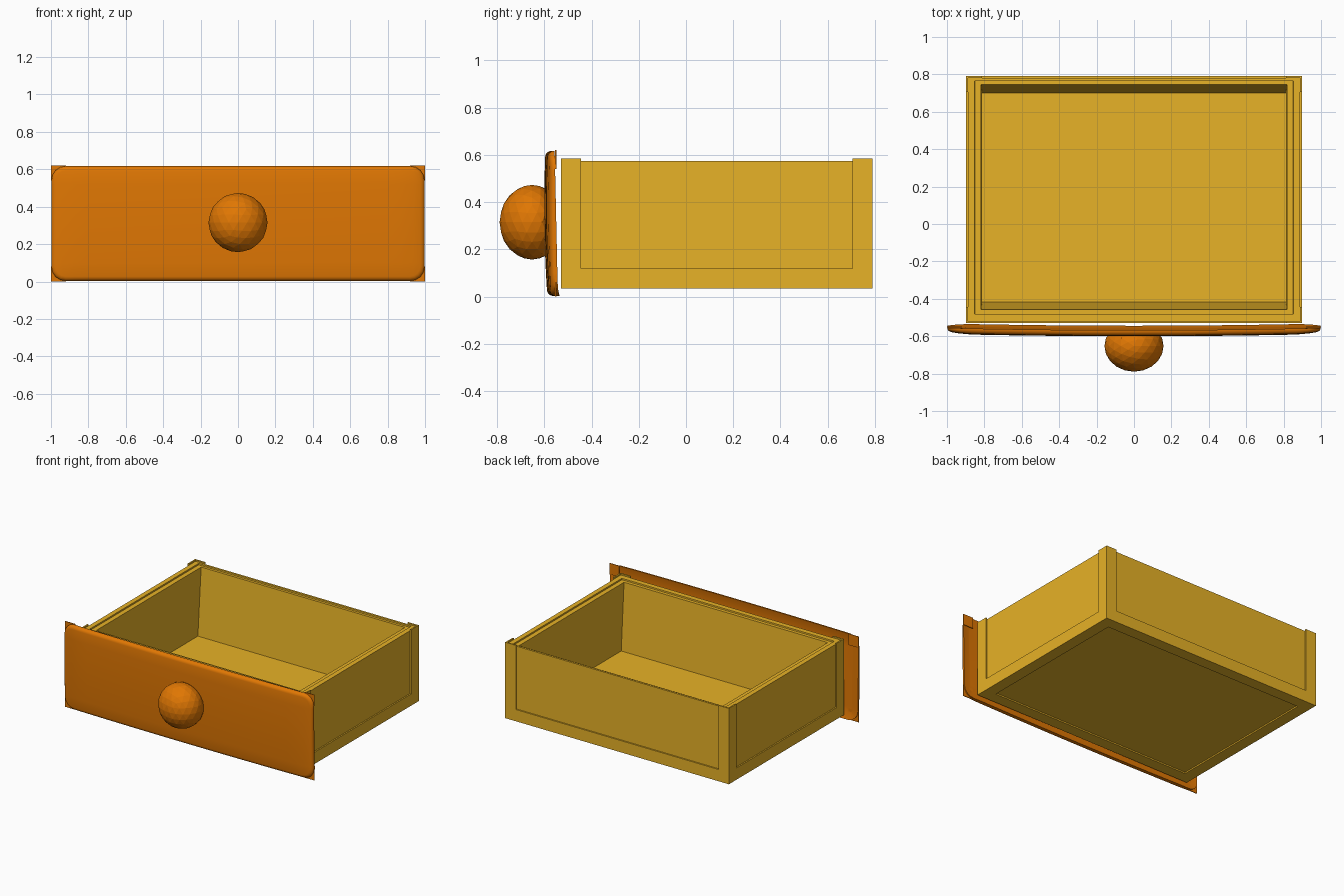
import bpy, bmesh
from mathutils import Vector

if "Cube" in bpy.data.objects:
    bpy.data.objects.remove(bpy.data.objects["Cube"], do_unlink=True)


def material(name, rgb):
    m = bpy.data.materials.new(name)
    m.use_nodes = True
    m.diffuse_color = (*rgb, 1)
    m.node_tree.nodes["Principled BSDF"].inputs["Base Color"].default_value = (*rgb, 1)
    return m


pale_wood = material("golden wood", (0.8, 0.445, 0.02))
orange_wood = material("orange wood", (0.75, 0.185, 0.001))


def finish(bm, name, mat):
    bmesh.ops.recalc_face_normals(bm, faces=bm.faces)
    me = bpy.data.meshes.new(name)
    bm.to_mesh(me)
    bm.free()
    ob = bpy.data.objects.new(name, me)
    me.materials.append(mat)
    bpy.context.collection.objects.link(ob)
    return ob


def add_box(bm, lo, hi):
    lo, hi = Vector(lo), Vector(hi)
    verts = bmesh.ops.create_cube(bm, size=1)["verts"]
    bmesh.ops.scale(bm, vec=hi - lo, verts=verts)
    bmesh.ops.translate(bm, vec=(lo + hi) / 2, verts=verts)


# Overall drawer box limits
X, Y0, Y1 = 0.897, -0.53, 0.79
BASE, RAIL, FLOOR, RIM, POST = 0.035, 0.12, 0.083, 0.575, 0.585
T, W = 0.01, 0.085          # trim thickness and width

# Tray: rectangular rings from the underside, over the rim, down to the floor
# Each ring: side inset, front inset, back inset, height
bm = bmesh.new()
rings = [(T, T, T, BASE + T), (T, T, T, RIM), (0.045, 0.048, 0.025, RIM),
         (0.046, 0.049, 0.026, RIM - 0.01), (0.08, 0.073, 0.045, RIM - 0.01),
         (0.085, 0.112, 0.09, FLOOR)]
previous = None
for side, front, back, z in rings:
    x, a, b = X - side, Y0 + front, Y1 - back
    ring = [bm.verts.new(p) for p in ((-x, a, z), (x, a, z), (x, b, z), (-x, b, z))]
    if previous:
        for i in range(4):
            j = (i + 1) % 4
            bm.faces.new((previous[i], previous[j], ring[j], ring[i]))
    else:
        bm.faces.new(ring[::-1])
    previous = ring
bm.faces.new(previous)
finish(bm, "drawer_tray", pale_wood)

# Raised L-shaped corner posts
bm = bmesh.new()
for s in (-1, 1):
    xs = sorted((s * X, s * (X - T)))
    xw = sorted((s * X, s * (X - W)))
    for edge, d in ((Y0, 1), (Y1, -1)):
        yt = sorted((edge, edge + d * T))
        yw = sorted((edge, edge + d * W))
        add_box(bm, (xs[0], yw[0], BASE), (xs[1], yw[1], POST))
        add_box(bm, (xw[0], yt[0], BASE), (xw[1], yt[1], POST))
finish(bm, "corner_posts", pale_wood)

# Bottom rails around the four sides, and the frame beneath the floor
bm = bmesh.new()
for s in (-1, 1):
    xs = sorted((s * X, s * (X - T)))
    xw = sorted((s * X, s * (X - W)))
    add_box(bm, (xs[0], Y0, BASE), (xs[1], Y1, RAIL))
    add_box(bm, (xw[0], Y0, BASE), (xw[1], Y1, BASE + T))
for edge, d in ((Y0, 1), (Y1, -1)):
    yt = sorted((edge, edge + d * T))
    yw = sorted((edge, edge + d * W))
    add_box(bm, (-X, yt[0], BASE), (X, yt[1], RAIL))
    add_box(bm, (-X, yw[0], BASE), (X, yw[1], BASE + T))
finish(bm, "base_frame", pale_wood)

# Front board: rounded pillow with a dished back
bm = bmesh.new()
add_box(bm, (-0.997, -0.6, 0.003), (0.997, -0.556, 0.617))
corners = [e for e in bm.edges if abs(e.verts[0].co.y - e.verts[1].co.y) > 0.01]
bmesh.ops.bevel(bm, geom=corners, offset=0.075, segments=4, profile=0.5, affect="EDGES")
rim = [e for e in bm.edges if max(v.co.y for v in e.verts) < -0.59]
bmesh.ops.bevel(bm, geom=rim, offset=0.024, segments=4, profile=0.5, affect="EDGES")
bm.normal_update()
back_faces = [f for f in bm.faces if f.normal.y > 0.9]
bmesh.ops.inset_region(bm, faces=back_faces, thickness=0.05, depth=-0.012)
x_cuts = [i / 5 for i in range(-4, 5)] + [s * c for s in (-1, 1) for c in (0.87, 0.94)]
for axis, cuts in (((1, 0, 0), x_cuts), ((0, 0, 1), (0.1, 0.2, 0.31, 0.42, 0.52))):
    for c in cuts:
        bmesh.ops.bisect_plane(bm, geom=bm.verts[:] + bm.edges[:] + bm.faces[:],
                               plane_co=Vector(axis) * c, plane_no=axis)
# Bow the board along its length, lean its back and thin out the two ends
for v in bm.verts:
    u = (v.co.z - 0.31) / 0.31
    end = max(0, (abs(v.co.x) - 0.85) / 0.15)
    lean = -0.012 * u if v.co.y > -0.575 else 0.009 * u * u - 0.004 * u
    v.co.y += 0.012 * v.co.x ** 2 + lean
    v.co.y += (-0.556 - v.co.y) * 0.45 * end * end
board = finish(bm, "front_board", orange_wood)
bpy.context.view_layer.objects.active = board
board.select_set(True)
bpy.ops.object.shade_smooth_by_angle(angle=0.6)
board.select_set(False)

# Thin square corner plates peeking out behind the rounded board
bm = bmesh.new()
for s in (-1, 1):
    xs = sorted((s, s * 0.92))
    for z0, z1 in ((0, 0.08), (0.54, 0.62)):
        add_box(bm, (xs[0], -0.554, z0), (xs[1], -0.549, z1))
finish(bm, "front_corner_plates", orange_wood)

# Faceted round knob, flattened where it meets the board
bm = bmesh.new()
bmesh.ops.create_icosphere(bm, subdivisions=3, radius=0.158)
for v in bm.verts:
    v.co.y *= 0.87
    v.co += Vector((0, -0.652, 0.315))
    v.co.y = min(v.co.y, -0.588)
finish(bm, "knob", orange_wood)
